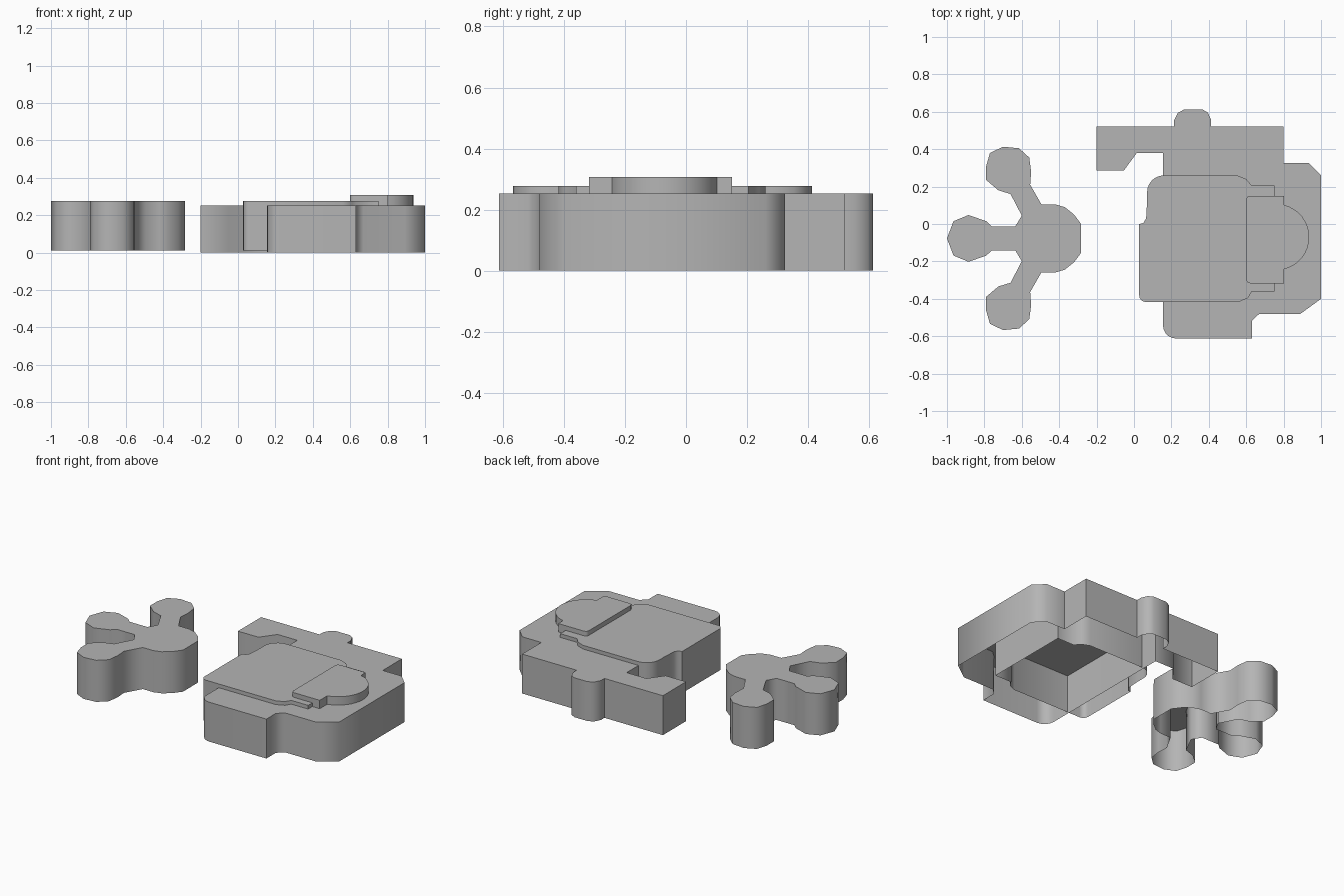
import bpy, bmesh, math

if "Cube" in bpy.data.objects:
    bpy.data.objects.remove(bpy.data.objects["Cube"])

grey = bpy.data.materials.new("dark_grey")
grey.diffuse_color = (.46, .46, .46, 1)
grey.use_nodes = True
grey.node_tree.nodes["Principled BSDF"].inputs["Base Color"].default_value = grey.diffuse_color


def arc(cx, cy, r, a0, a1, n):
    """Points on a circular arc, angles in degrees."""
    return [(cx + r * math.cos(math.radians(a0 + (a1 - a0) * i / n)),
             cy + r * math.sin(math.radians(a0 + (a1 - a0) * i / n)))
            for i in range(n + 1)]


def shell(name, outline, z0, z1):
    """Extruded outline with a top cap and an open underside."""
    area = sum(a[0] * b[1] - b[0] * a[1]
               for a, b in zip(outline, outline[1:] + outline[:1]))
    if area < 0:
        outline = outline[::-1]
    bm = bmesh.new()
    low = [bm.verts.new((x, y, z0)) for x, y in outline]
    top = [bm.verts.new((x, y, z1)) for x, y in outline]
    n = len(outline)
    for i in range(n):
        j = (i + 1) % n
        bm.faces.new((low[i], low[j], top[j], top[i]))
    cap = bm.faces.new(top)
    bm.normal_update()
    bmesh.ops.triangulate(bm, faces=[cap])
    mesh = bpy.data.meshes.new(name)
    bm.to_mesh(mesh)
    bm.free()
    mesh.materials.append(grey)
    ob = bpy.data.objects.new(name, mesh)
    bpy.context.collection.objects.link(ob)
    bpy.ops.object.select_all(action='DESELECT')
    ob.select_set(True)
    bpy.context.view_layer.objects.active = ob
    bpy.ops.object.shade_smooth_by_angle(angle=math.radians(62))
    return ob


# Main block with side wing, rear bump and chamfered right side
base = [(-.2, .52), (.215, .52), (.215, .555), (.235, .595), (.27, .613),
        (.365, .613), (.395, .595), (.413, .555), (.413, .52), (.8, .52),
        (.8, .325), (.935, .325), (1, .26), (1, -.4), (.89, -.48),
        (.67, -.48), (.63, -.517), (.63, -.612)]
base += arc(.225, -.542, .07, 270, 180, 5)
base += [(.155, .38), (.015, .38), (-.055, .285), (-.2, .285)]
shell("main_block", base, 0, .253)

# Raised middle tier with rounded corners
tier = [(.028, 0), (.05, .005), (.065, .03), (.07, .12), (.07, .17)]
tier += arc(.16, .17, .09, 165, 90, 5)
tier += [(.55, .26), (.6, .24), (.63, .205), (.75, .205), (.75, -.36),
         (.63, -.36), (.61, -.395), (.56, -.417)]
tier += arc(.063, -.382, .035, 270, 180, 4)
shell("middle_tier", tier, .01, .277)

# Small top tier with a semicircular nose
nose = arc(.76, -.07, .177, 76, -76, 16)
top = [(.6, .135), (.607, .147), (.62, .15), (.802, .15)] + nose
top += [(.802, -.317), (.62, -.317), (.607, -.312), (.6, -.3)]
shell("top_tier", top, .25, .307)

# Three-armed tower: half outline mirrored about y = -0.077
half = [(-.965, .015), (-.885, .048), (-.79, .015), (-.76, -.013),
        (-.635, -.013), (-.6, .045), (-.66, .16), (-.725, .18),
        (-.79, .235), (-.79, .31), (-.77, .38), (-.7, .413), (-.615, .405),
        (-.56, .355), (-.55, .28), (-.555, .21), (-.495, .105), (-.42, .105),
        (-.37, .09), (-.32, .05), (-.283, 0)]
mirrored = [(x, -.154 - y) for x, y in reversed(half)]
shell("three_arm_tower", [(-1, -.077)] + half + mirrored, .01, .277)
